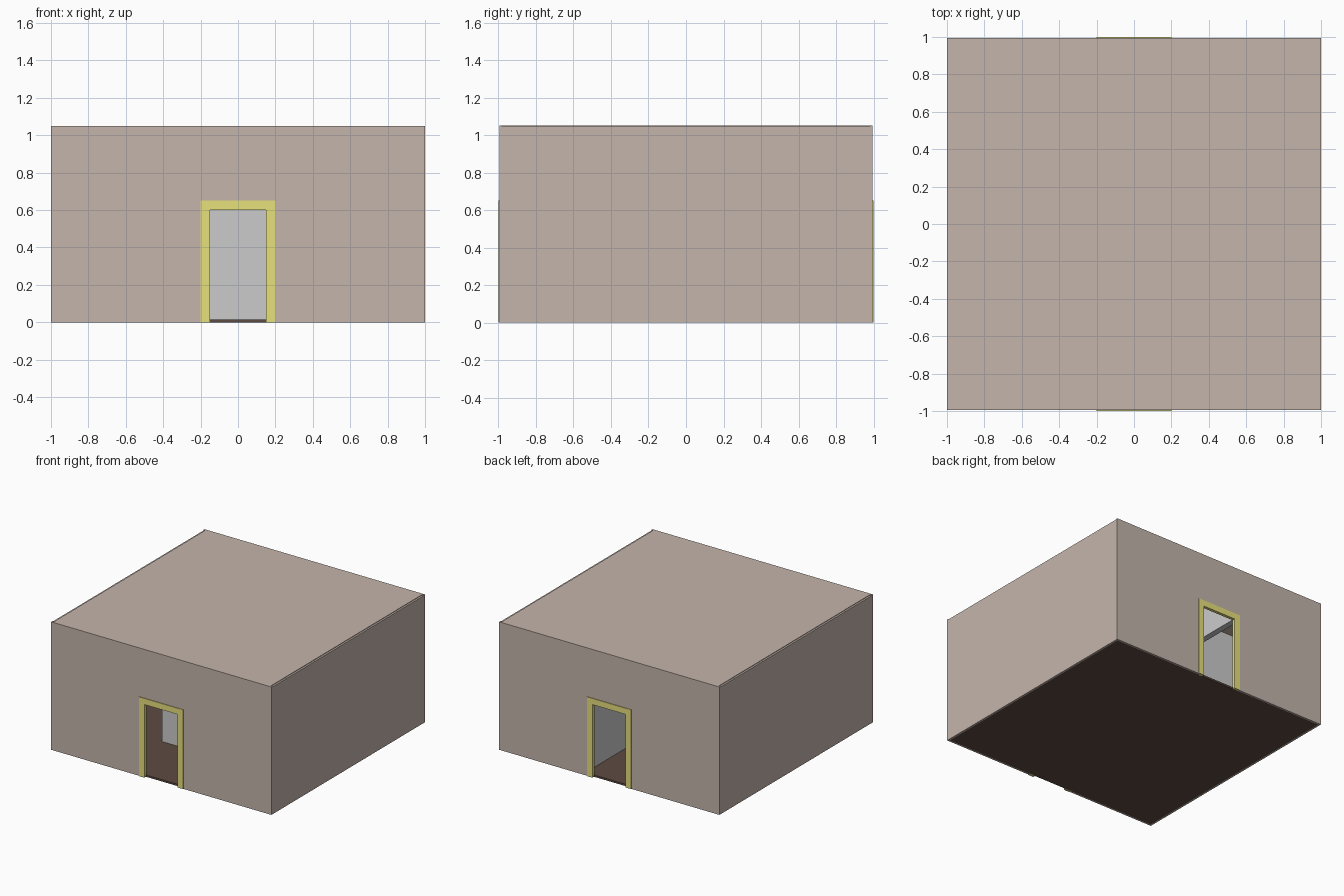
import bpy

if "Cube" in bpy.data.objects:
    bpy.data.objects.remove(bpy.data.objects["Cube"])


def material(name, rgb):
    m = bpy.data.materials.new(name)
    m.diffuse_color = (*rgb, 1)
    m.use_nodes = True
    m.node_tree.nodes["Principled BSDF"].inputs["Base Color"].default_value = m.diffuse_color
    return m


PLASTER = material("plaster", (0.55, 0.46, 0.41))
YELLOW = material("yellow_trim", (0.80, 0.75, 0.20))
FLOOR = material("dark_floor", (0.11, 0.07, 0.055))


def add_mesh(name, verts, faces, mat):
    me = bpy.data.meshes.new(name)
    me.from_pydata(verts, [], faces)
    if mat:
        me.materials.append(mat)
    ob = bpy.data.objects.new(name, me)
    bpy.context.collection.objects.link(ob)
    return ob


def box(name, x, y, z, mat=None):
    """Axis-aligned box from (min, max) ranges."""
    v = [(a, b, c) for a in x for b in y for c in z]
    f = [(0, 1, 3, 2), (4, 6, 7, 5), (0, 4, 5, 1),
         (2, 3, 7, 6), (0, 2, 6, 4), (1, 5, 7, 3)]
    return add_mesh(name, v, f, mat)


def arch(name, profile, y, mat):
    """Extrude an x-z outline along y."""
    n = len(profile)
    v = [(px, yy, pz) for yy in y for px, pz in profile]
    f = [tuple(range(n)), tuple(range(2 * n - 1, n - 1, -1))]
    f += [(i, i + n, (i + 1) % n + n, (i + 1) % n) for i in range(n)]
    return add_mesh(name, v, f, mat)


def portal(hw, top, iw, itop, base):
    """Outline of a rectangle with a door opening at the bottom."""
    return [(-hw, base), (-hw, top), (hw, top), (hw, base),
            (iw, base), (iw, itop), (-iw, itop), (-iw, base)]


# Shell: floor, roof and outer walls
H, T = 1.05, 0.015
box("floor", (-0.985, 0.985), (-0.98, 0.98), (0.0, 0.015), FLOOR)
box("roof", (-0.985, 0.985), (-0.98, 0.98), (1.03, H), PLASTER)
for s, side in ((-1, "left"), (1, "right")):
    xs = sorted((s * 1.0, s * 0.985))
    box(side + "_wall", xs, (-0.98, 0.98), (0, 1.045), PLASTER)

# Front and back walls with doorways and yellow door frames
for s, side in ((-1, "front"), (1, "back")):
    arch(side + "_wall", portal(1.0, H, 0.16, 0.61, 0.0),
         sorted((s * 0.98, s * 0.995)), PLASTER)
    arch(side + "_door_frame", portal(0.20, 0.65, 0.15, 0.60, 0.0),
         sorted((s * 0.975, s * 1.0)), YELLOW)

# Grey inner partitions
Z = (0.015, 1.03)
box("front_partition", (-0.39, 0.985), (-0.43, -0.38), Z)
box("hall_right_partition", (0.225, 0.275), (-0.38, 0.98), Z)
box("room_partition", (-0.985, -0.225), (0.17, 0.22), Z)
box("hall_left_partition_end", (-0.275, -0.225), (0.22, 0.45), Z)
box("hall_left_partition_jamb", (-0.275, -0.225), (0.92, 0.98), Z)
box("hall_left_lintel", (-0.275, -0.225), (0.45, 0.92), (0.67, 1.03))
